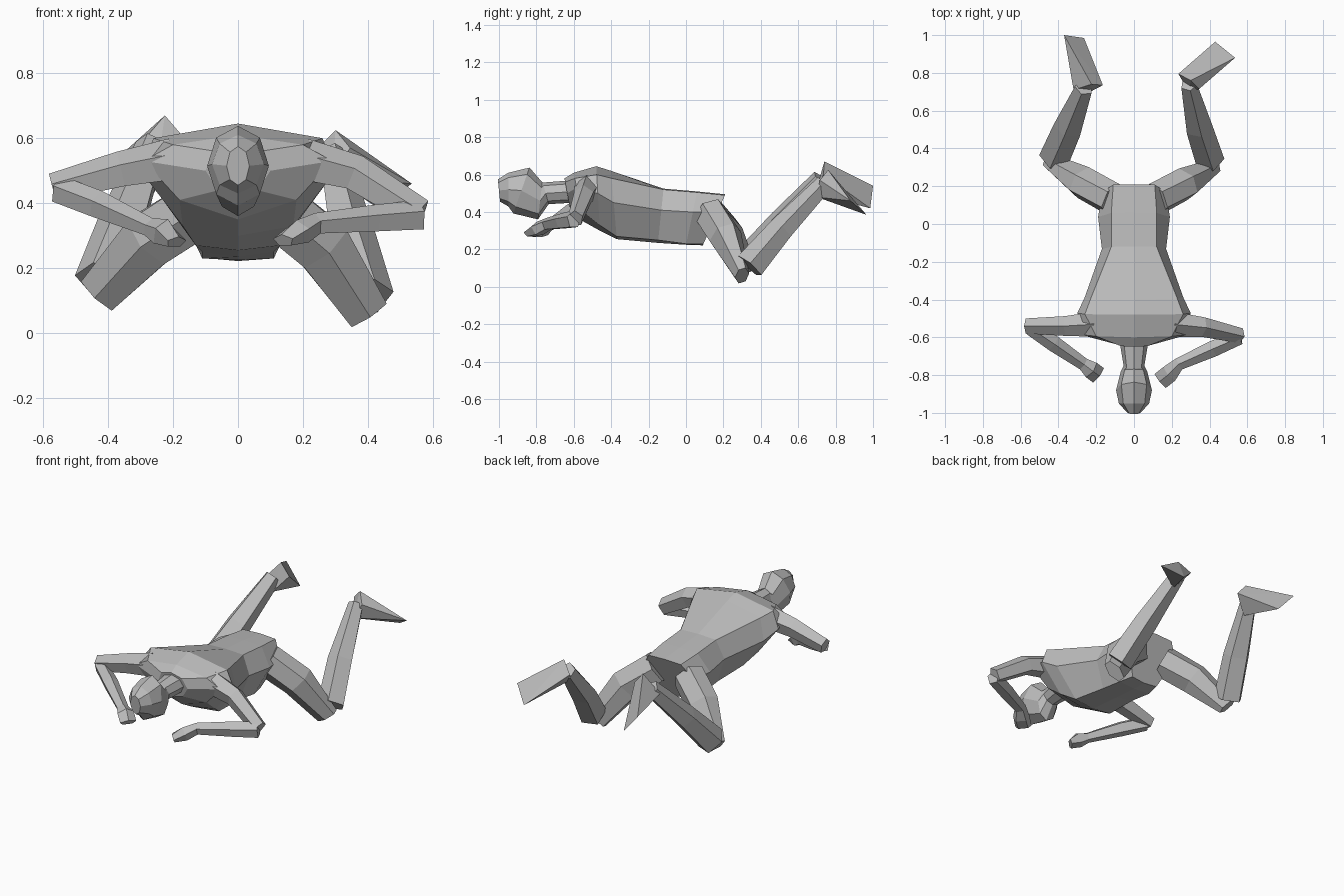
import bpy
import bmesh
import math
from mathutils import Vector

default_cube = bpy.data.objects.get("Cube")
if default_cube:
    bpy.data.objects.remove(default_cube, do_unlink=True)

# One plain grey for the whole figure
grey = bpy.data.materials.new("plain grey")
grey.use_nodes = True
grey.diffuse_color = (0.5, 0.5, 0.5, 1)
shader = next(node for node in grey.node_tree.nodes if node.type == "BSDF_PRINCIPLED")
shader.inputs["Base Color"].default_value = grey.diffuse_color


def finish(name, bm):
    """Turn a bmesh into a flat-shaded object."""
    bmesh.ops.recalc_face_normals(bm, faces=bm.faces)
    mesh = bpy.data.meshes.new(name)
    bm.to_mesh(mesh)
    bm.free()
    mesh.materials.append(grey)
    obj = bpy.data.objects.new(name, mesh)
    bpy.context.collection.objects.link(obj)
    return obj


def loft(name, rings):
    """Skin a row of closed rings and cap both ends."""
    bm = bmesh.new()
    rows = [[bm.verts.new(point) for point in ring] for ring in rings]
    count = len(rows[0])
    for lower, upper in zip(rows, rows[1:]):
        for i in range(count):
            j = (i + 1) % count
            bm.faces.new((lower[i], lower[j], upper[j], upper[i]))
    bm.faces.new(rows[0])
    bm.faces.new(rows[-1])
    return finish(name, bm)


def limb(name, sections, reference, sides):
    """Loft along a path; each section is x, y, z, half width, half depth."""
    centres = [Vector(section[:3]) for section in sections]
    last = len(centres) - 1
    rings = []
    for index, (centre, section) in enumerate(zip(centres, sections)):
        tangent = centres[min(index + 1, last)] - centres[max(index - 1, 0)]
        across = Vector(reference).cross(tangent).normalized()
        depth = tangent.cross(across).normalized()
        ring = []
        for step in range(sides):
            angle = math.tau * step / sides + math.pi / 2
            ring.append(centre + across * section[3] * math.cos(angle)
                        + depth * section[4] * math.sin(angle))
        rings.append(ring)
    return loft(name, rings)


def wedge(name, corners):
    """Convex block through a few corners."""
    bm = bmesh.new()
    for corner in corners:
        bm.verts.new(corner)
    bmesh.ops.convex_hull(bm, input=bm.verts)
    return finish(name, bm)


def torso_ring(y_top, y_bottom, top, bottom, *half):
    """Symmetric section from spine to belly, leaning from y_top to y_bottom."""
    def place(x, z):
        blend = (top - z) / (top - bottom)
        return Vector((x, y_top + (y_bottom - y_top) * blend, z))
    left = [place(x, z) for x, z in half]
    right = [place(-x, z) for x, z in reversed(half)]
    return [place(0, top)] + left + [place(0, bottom)] + right


# Torso from neck base to seat
loft("torso", [
    torso_ring(-.65, -.62, .58, .42, (.07, .56), (.1, .5), (.06, .44)),
    torso_ring(-.6, -.55, .61, .35, (.2, .58), (.29, .53), (.18, .41)),
    torso_ring(-.48, -.46, .645, .3, (.26, .6), (.3, .5), (.17, .33)),
    torso_ring(-.4, -.37, .62, .255, (.23, .58), (.26, .45), (.13, .27)),
    torso_ring(-.12, -.15, .525, .235, (.12, .52), (.17, .41), (.11, .25)),
    torso_ring(.06, .0, .51, .225, (.12, .505), (.19, .4), (.11, .23)),
    torso_ring(.21, .09, .495, .222, (.11, .49), (.17, .4), (.09, .23)),
])

# Head and neck, face down
limb("head", [
    (0, -.6, .51, .08, .06),
    (0, -.75, .5, .055, .06),
    (0, -.78, .46, .07, .1),
    (0, -.88, .515, .095, .13),
    (0, -.95, .52, .08, .09),
    (0, -1, .515, .035, .06),
], (0, 0, 1), 8)

# Arms, bent with the hands in front of the shoulders
UP = (0, 0, 1)
limb("right_upper_arm", [
    (-.2, -.53, .53, .07, .07),
    (-.36, -.54, .5, .055, .06),
    (-.57, -.54, .445, .042, .047),
], UP, 5)
limb("right_forearm", [
    (-.55, -.55, .44, .04, .045),
    (-.43, -.63, .395, .045, .045),
    (-.27, -.74, .325, .035, .03),
    (-.23, -.77, .31, .05, .045),
    (-.19, -.8, .28, .05, .02),
], UP, 5)
limb("left_upper_arm", [
    (.2, -.53, .53, .07, .07),
    (.36, -.545, .49, .055, .06),
    (.56, -.59, .365, .042, .05),
], UP, 5)
limb("left_forearm", [
    (.56, -.6, .36, .04, .05),
    (.42, -.66, .35, .045, .045),
    (.24, -.74, .335, .035, .035),
    (.19, -.79, .31, .05, .04),
    (.14, -.83, .285, .05, .02),
], UP, 5)

# Legs, knees spread and shins raised behind
BACK = (0, 1, 0)
limb("right_thigh", [
    (-.11, .13, .39, .1, .09),
    (-.27, .22, .29, .1, .09),
    (-.43, .33, .12, .075, .04),
], BACK, 6)
limb("left_thigh", [
    (.11, .13, .39, .1, .09),
    (.26, .21, .27, .1, .09),
    (.4, .3, .06, .075, .04),
], BACK, 6)
limb("right_shin", [
    (-.42, .35, .16, .085, .085),
    (-.35, .51, .35, .08, .07),
    (-.265, .72, .58, .05, .05),
], UP, 5)
limb("left_shin", [
    (.4, .34, .11, .08, .085),
    (.345, .51, .31, .075, .07),
    (.29, .74, .55, .045, .05),
], UP, 5)

# Feet, each a wedge from the heel to a thin toe edge
wedge("right_foot", [
    (-.225, .74, .67), (-.165, .735, .6), (-.32, .71, .56),
    (-.25, .69, .5), (-.37, 1, .54), (-.265, .985, .42),
])
wedge("left_foot", [
    (.3, .76, .625), (.235, .795, .56), (.345, .715, .57),
    (.29, .7, .48), (.43, .965, .385), (.535, .88, .46),
])
